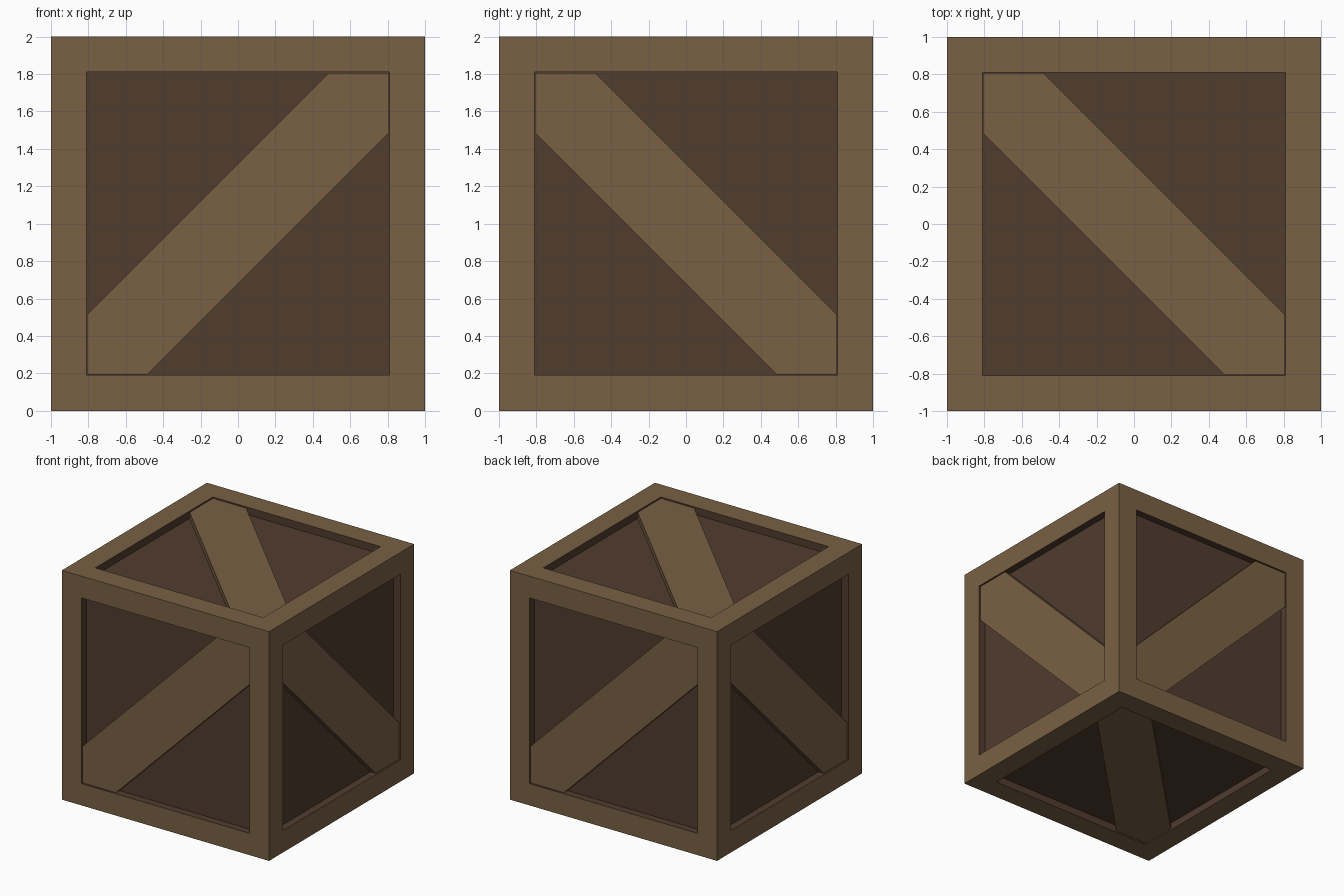
import bpy, bmesh
from mathutils import Vector

if "Cube" in bpy.data.objects:
    bpy.data.objects.remove(bpy.data.objects["Cube"])

BORDER, H = 0.19, 0.81      # frame width, half size of the opening
RECESS, STEP = 0.065, 0.01  # depth of the panels and of the braces
CUT = 0.325                 # brace end length along each side of the opening


def material(name, rgb):
    m = bpy.data.materials.new(name)
    m.diffuse_color = (*rgb, 1)
    m.use_nodes = True
    m.node_tree.nodes["Principled BSDF"].inputs["Base Color"].default_value = m.diffuse_color
    return m


light_wood = material("light_wood", (0.192, 0.118, 0.058))
dark_wood = material("dark_wood", (0.082, 0.045, 0.027))


def add_object(name, bm, mats):
    bmesh.ops.recalc_face_normals(bm, faces=bm.faces)
    me = bpy.data.meshes.new(name)
    bm.to_mesh(me)
    bm.free()
    ob = bpy.data.objects.new(name, me)
    for m in mats:
        me.materials.append(m)
    ob.location.z = 1
    bpy.context.collection.objects.link(ob)
    return ob


# Crate body: cube with an edge frame and sunken dark panels
bm = bmesh.new()
bmesh.ops.create_cube(bm, size=2)
panels = bm.faces[:]
bmesh.ops.inset_individual(bm, faces=panels, thickness=BORDER, use_even_offset=True)
walls = bmesh.ops.inset_individual(bm, faces=panels, thickness=0, depth=-RECESS)["faces"]
for f in panels + walls:
    f.material_index = 1
add_object("crate_body", bm, [light_wood, dark_wood])

# Diagonal braces: outward normal, and the two axes along which each one rises
X, Y, Z = Vector((1, 0, 0)), Vector((0, 1, 0)), Vector((0, 0, 1))
sides = {
    "front": (-Y, X, Z), "back": (Y, -X, Z),
    "right": (X, -Y, Z), "left": (-X, Y, Z),
    "top": (Z, -X, Y), "bottom": (-Z, X, Y),
}
E = H - 0.004
C = H - CUT
outline = [(-E, -E), (-C, -E), (E, C), (E, E), (C, E), (-E, -C)]
for side, (n, u, v) in sides.items():
    bm = bmesh.new()
    rings = [[bm.verts.new(n * d + u * a + v * b) for a, b in outline]
             for d in (1 - RECESS, 1 - STEP)]
    bm.faces.new(rings[0])
    bm.faces.new(rings[1])
    for i in range(6):
        j = (i + 1) % 6
        bm.faces.new((rings[0][i], rings[0][j], rings[1][j], rings[1][i]))
    add_object(side + "_brace", bm, [light_wood])
